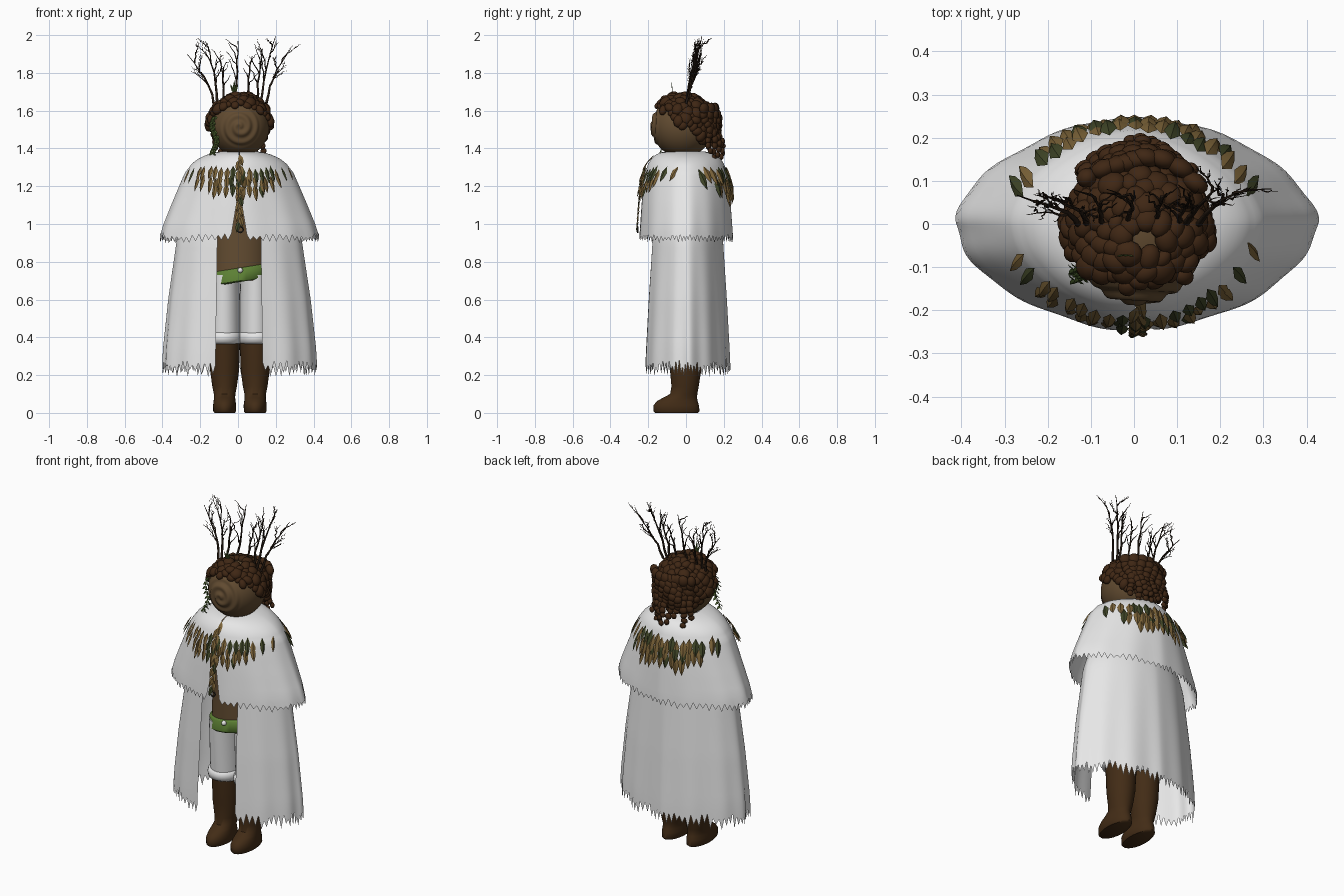
import bpy, bmesh, math, random
from mathutils import Vector, Matrix

random.seed(7)
if "Cube" in bpy.data.objects:
    bpy.data.objects.remove(bpy.data.objects["Cube"])


def material(name, rgb):
    m = bpy.data.materials.new(name)
    m.use_nodes = True
    m.diffuse_color = (*rgb, 1)
    m.node_tree.nodes["Principled BSDF"].inputs["Base Color"].default_value = (*rgb, 1)
    return m


WHITE = material("white wool", (0.8, 0.8, 0.8))
SKIN = material("bark brown", (0.12, 0.07, 0.03))
HAIR = material("hair brown", (0.05, 0.02, 0.007))
BOOT = material("boot brown", (0.055, 0.025, 0.008))
BELT = material("belt green", (0.11, 0.22, 0.035))
TAN = material("dry leaf tan", (0.2, 0.125, 0.04))
DARK = material("dark leaf green", (0.05, 0.06, 0.02))
TWIG = material("twig brown", (0.02, 0.011, 0.006))
METAL = material("dark metal", (0.03, 0.025, 0.02))
VINE = material("vine green", (0.06, 0.1, 0.022))


def finish(name, bm, mats, angle=50, fix=True):
    if fix:
        bmesh.ops.recalc_face_normals(bm, faces=bm.faces[:])
    me = bpy.data.meshes.new(name)
    bm.to_mesh(me)
    bm.free()
    for m in mats:
        me.materials.append(m)
    me.shade_smooth()
    me.set_sharp_from_angle(angle=math.radians(angle))
    ob = bpy.data.objects.new(name, me)
    bpy.context.collection.objects.link(ob)
    return ob


def loft(name, rings, mat, cx=0.01, n=32, shear=0.0):
    """Capped stack of ellipses given as (z, centre y, x radius, y radius)."""
    bm = bmesh.new()
    loops = []
    for z, cy, rx, ry in rings:
        ring = []
        for k in range(n):
            a = math.tau * k / n
            x = rx * math.cos(a)
            ring.append(bm.verts.new((cx + x, cy + ry * math.sin(a), z + shear * x)))
        loops.append(ring)
    for lo, hi in zip(loops, loops[1:]):
        for k in range(n):
            bm.faces.new((lo[k], lo[(k + 1) % n], hi[(k + 1) % n], hi[k]))
    bm.faces.new(loops[0])
    bm.faces.new(loops[-1])
    return finish(name, bm, [mat])


def sample(profile, z):
    """Linear lookup of (rx, ry) in a profile ordered from top to bottom."""
    if z >= profile[0][0]:
        return profile[0][1:]
    for (z0, *p), (z1, *q) in zip(profile, profile[1:]):
        if z >= z1:
            t = (z0 - z) / (z0 - z1)
            return [u + (v - u) * t for u, v in zip(p, q)]
    return profile[-1][1:]


# Cloak layers: open pointed-oval shells with ragged hems
ROUND = 1.75
MANTLE = [(1.385, .09, .09), (1.375, .15, .15), (1.35, .21, .18), (1.32, .25, .2),
          (1.27, .288, .218), (1.2, .318, .228), (1.1, .36, .236), (1.0, .4, .243), (.9, .43, .25)]
CLOAK = [(1.1, .27, .17), (.92, .33, .195), (.6, .375, .215), (.35, .4, .228), (.2, .408, .235)]


def cloak(name, profile, hem, gap, tooth, fold, cols=132, rows=26):
    bm = bmesh.new()
    top = profile[0][0]
    drops = [random.uniform(.5, 1) * tooth if c % 2 else random.uniform(-.3, .2) * tooth
             for c in range(cols + 1)]
    grid = []
    for r in range(rows + 1):
        t = (r / rows) ** (1.3 if top > 1.2 else 1)
        z = top + (hem - top) * t
        rx, ry = sample(profile, z)
        start = math.asin(min(1, gap(t) / rx) ** (ROUND / 2))
        line = []
        for c in range(cols + 1):
            a = -math.pi / 2 + start + (math.tau - 2 * start) * c / cols
            co, si = math.cos(a), math.sin(a)
            f = 1 + fold * t * (math.sin(13 * a) + .6 * math.sin(7 * a + 1))
            x = math.copysign(abs(co) ** (2 / ROUND), co) * rx * f
            y = math.copysign(abs(si) ** (2 / ROUND), si) * ry * f
            line.append(bm.verts.new((x + .006, y, z - (drops[c] if r == rows else 0))))
        grid.append(line)
    for lo, hi in zip(grid, grid[1:]):
        for c in range(cols):
            bm.faces.new((lo[c], hi[c], hi[c + 1], lo[c + 1]))
    bmesh.ops.solidify(bm, geom=bm.faces[:], thickness=.006)
    return finish(name, bm, [WHITE])


cloak("shoulder_mantle", MANTLE, .935, lambda t: .002 + .04 * max(0, t - .45) / .55, .038, .008)
cloak("long_cloak", CLOAK, .26, lambda t: .113 + .012 * t, .07, .016)

# Body, belt and trousers
loft("tunic", [(.7, 0, .16, .135), (.85, 0, .155, .13), (1.1, 0, .16, .12), (1.3, 0, .14, .11)], SKIN)
loft("belt", [(.693, 0, .163, .14), (.7, 0, .17, .148), (.76, 0, .17, .146), (.768, 0, .163, .138)],
     BELT, shear=.16)
loft("neck", [(1.28, 0, .07, .07), (1.42, 0, .07, .07)], SKIN)
for side, s in (("right", -1), ("left", 1)):
    loft(side + "_trouser_leg", [(.4, 0, .084, .1), (.6, 0, .083, .115), (.73, 0, .08, .125)],
         WHITE, .01 + s * .083)
    loft(side + "_cuff", [(.365, 0, .084, .09), (.375, 0, .094, .108), (.4, 0, .098, .114),
                          (.42, 0, .094, .108), (.432, 0, .08, .09)], WHITE, .01 + s * .085)
    loft(side + "_boot", [(0, -.05, .054, .114), (.008, -.05, .06, .122), (.04, -.052, .061, .12),
                          (.062, -.046, .058, .108), (.08, -.032, .056, .09), (.1, -.012, .057, .072),
                          (.14, -.005, .065, .072), (.22, -.002, .076, .082), (.38, 0, .082, .09)],
         BOOT, .01 + s * .081)

# Buckle and clasp ring
bm = bmesh.new()
bmesh.ops.create_uvsphere(bm, u_segments=16, v_segments=10, radius=.014,
                          matrix=Matrix.Translation((.012, -.15, .755)))
finish("belt_button", bm, [WHITE])
bpy.ops.mesh.primitive_torus_add(location=(.012, -.255, .97), rotation=(math.pi / 2, 0, 0),
                                 major_radius=.015, minor_radius=.004,
                                 major_segments=20, minor_segments=8)
bpy.context.object.name = "clasp_ring"
bpy.context.object.data.materials.append(METAL)
bpy.context.object.data.shade_smooth()

# Head with a spiral carved into the face
HEAD, SIZE = Vector((.01, -.02, 1.515)), Vector((.155, .165, .16))
bm = bmesh.new()
bmesh.ops.create_uvsphere(bm, u_segments=96, v_segments=72, radius=1)
for v in bm.verts:
    polar, turn = v.co.angle(Vector((0, 0, 1))), math.atan2(v.co.y, v.co.x)
    fade = max(0, min(1, (.8 - polar) / .2)) * min(1, polar / .08)
    d = v.co * (1 + .028 * fade * math.cos(turn - 20 * polar))
    v.co = HEAD + Vector((d.x, -d.z, d.y)) * SIZE
finish("head", bm, [SKIN])


def blob(bm, p, size, axis):
    rot = axis.to_track_quat("Z", "Y").to_matrix().to_4x4()
    spin = Matrix.Rotation(random.uniform(0, math.tau), 4, "Z")
    scale = Matrix.Diagonal((size * random.uniform(.8, 1.2), size * 1.1, size * .75, 1))
    bmesh.ops.create_icosphere(bm, subdivisions=2, radius=1,
                               matrix=Matrix.Translation(p) @ rot @ spin @ scale)


# Curly hair: clumps over crown and back, then hanging locks
bm = bmesh.new()
count = 300
for k in range(count):
    h = 1 - 2 * (k + .5) / count
    a = k * math.pi * (3 - math.sqrt(5))
    d = Vector((math.cos(a) * math.sqrt(1 - h * h), math.sin(a) * math.sqrt(1 - h * h), h))
    p = HEAD + d * SIZE * random.uniform(1, 1.08)
    bare = (p - Vector((.035, -.03, 1.68))).length < .035
    if p.z > 1.565 - .75 * (p.y + .08) and not bare:
        blob(bm, p, random.uniform(.02, .033), d)
for k in range(9):
    x = -.11 + .03 * k
    y = .185 - 4 * (x - .01) ** 2
    end = random.uniform(1.35, 1.42)
    for j in range(9):
        t = j / 8
        p = Vector((x + .012 * math.sin(5 * t + k), y - .03 + .035 * t + .01 * math.cos(9 * t + k),
                    1.61 + (end - 1.61) * t))
        blob(bm, p, .03 - .014 * t, Vector((x, .2, 0)))
finish("curly_hair", bm, [HAIR], 180)


# Branch crown: tapering twigs with side shoots
crown = bpy.data.curves.new("branch_crown", "CURVE")
crown.dimensions, crown.bevel_depth, crown.bevel_resolution = "3D", .001, 1
crown.materials.append(TWIG)


def twig(a, b, thick, depth):
    n = 7
    spline = crown.splines.new("POLY")
    spline.points.add(n - 1)
    pts = []
    for i in range(n):
        t = i / (n - 1)
        p = a.lerp(b, t)
        p.x -= (b.x - a.x) * .35 * math.sin(math.pi * t) * .5
        if 0 < i < n - 1:
            p += Vector([random.uniform(-.005, .005) for _ in range(3)])
        pts.append(p)
        spline.points[i].co = (*p, 1)
        spline.points[i].radius = thick * (1 - .8 * t)
    for i in (2, 3, 4, 5) if depth else ():
        way = (b - a).normalized() + Vector((random.choice((-1, 1)) * random.uniform(.3, .7),
                                             random.uniform(-.4, .4), 0))
        tip = pts[i] + way.normalized() * random.uniform(.25, .42) * (b - a).length
        tip.z = min(tip.z, 1.98)
        twig(pts[i], tip, thick * .55, depth - 1)


for base, tip, high in ((-.13, -.27, 1.9), (-.11, -.165, 1.96), (-.07, -.1, 1.88), (-.01, .0, 1.97),
                        (.05, .075, 1.89), (.1, .13, 1.93), (.12, .2, 1.995), (.15, .26, 1.9)):
    twig(Vector((base, .0, 1.64)), Vector((tip, random.uniform(.02, .09), high)), 7.5,
         2 if abs(tip) > .15 else 1)
bpy.context.collection.objects.link(bpy.data.objects.new("branch_crown", crown))


def leaf(bm, base, tip, normal, width, mat=0):
    """Pointed leaf folded along its middle rib."""
    along = tip - base
    across = along.cross(normal).normalized() * width
    lift = normal.normalized() * width * .35
    rib = [bm.verts.new(base + along * t + lift * (0 < t < 1)) for t in (0, .35, .7, 1)]
    for s in (-1, 1):
        edge = [bm.verts.new(base + along * t + across * s * w) for t, w in ((.35, 1), (.7, .7))]
        for f in ((rib[0], rib[1], edge[0]), (rib[1], rib[2], edge[1], edge[0]),
                  (rib[2], rib[3], edge[1])):
            face = bm.faces.new(f if s > 0 else f[::-1])
            face.material_index = mat


def on_mantle(x, z, s):
    rx, ry = sample(MANTLE, z)
    return Vector((x, s * ry * max(0, 1 - abs(x / rx) ** ROUND) ** (1 / ROUND), z))


# Leaf collars on chest and back
for name, s, size, width in (("chest_leaves", -1, .09, .015), ("back_leaves", 1, .105, .02)):
    bm = bmesh.new()
    for row, (reach, z0, number) in enumerate(((.25, 1.3, 19), (.2, 1.255, 15), (.12, 1.21, 9))):
        for k in range(number):
            x = reach * (2 * k / (number - 1) - 1) + random.uniform(-.006, .006)
            z = z0 + random.uniform(-.012, .012)
            long = size * random.uniform(.85, 1.15)
            base = on_mantle(x, z, s)
            out = Vector((x * .8, base.y, .05)).normalized()
            tip = on_mantle(x * 1.08, z - long, s) + out * random.uniform(.012, .028)
            leaf(bm, base + out * .008, tip, out, width, int(random.random() < .27))
    finish(name, bm, [TAN, DARK], 20, False)

# Leaf strap hanging down the front to the clasp
bm = bmesh.new()
for k in range(14):
    z = 1.37 - .027 * k
    base = on_mantle(.008, z, -1)
    tip = on_mantle(.008 + .016 * (-1) ** k, z - .065, -1) + Vector((0, -.018, 0))
    leaf(bm, base + Vector((0, -.008, 0)), tip, Vector((0, -1, .1)), .014, int(k % 5 == 3))
finish("front_leaf_strap", bm, [TAN, DARK], 20, False)

# Hanging vine beside the face
bm = bmesh.new()
for k in range(16):
    p = Vector((-.125 - .012 * math.sin(k * .5), -.1 - .002 * k, 1.57 - .0125 * k))
    for s in (-1, 1):
        leaf(bm, p, p + Vector((s * .016, -.012 * (-1) ** k, -.02)), Vector((-.5, -1, .2)), .008)
finish("hanging_vine", bm, [VINE], 20, False)
bm = bmesh.new()
for s in (-1, 0, 1):
    p = Vector((-.02, -.07, 1.69))
    leaf(bm, p, p + Vector((s * .02, -.005, .07 - .02 * abs(s))), Vector((0, -1, 0)), .007)
finish("hair_sprig", bm, [VINE], 20, False)
